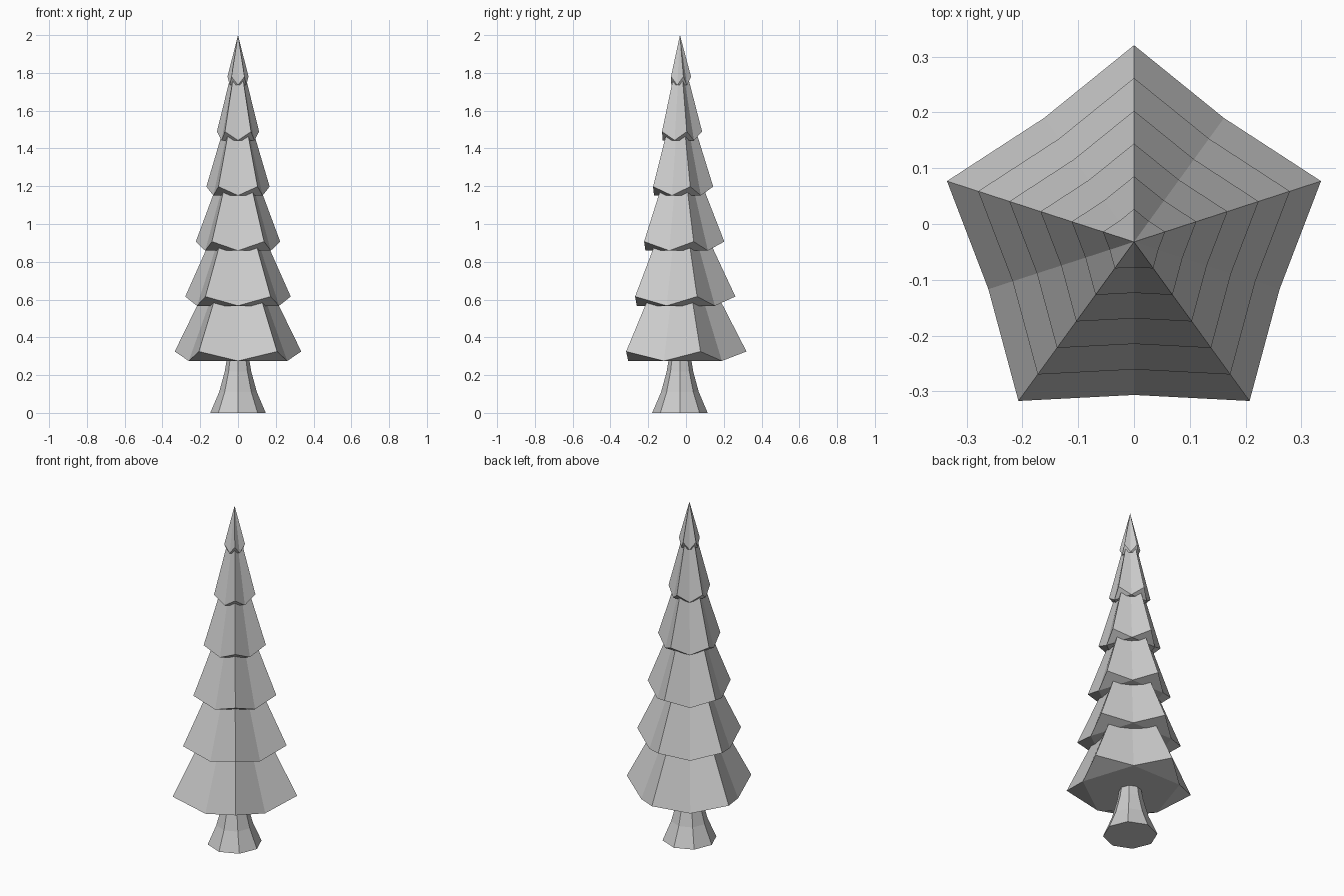
import bpy, bmesh
from math import cos, sin, pi

cube = bpy.data.objects.get("Cube")
if cube:
    bpy.data.objects.remove(cube, do_unlink=True)

AXIS_Y = -0.032

mat = bpy.data.materials.new("light grey")
mat.use_nodes = True
grey = (0.6, 0.6, 0.6, 1)
mat.diffuse_color = grey
mat.node_tree.nodes["Principled BSDF"].inputs["Base Color"].default_value = grey


def ring(bm, radii, heights, count):
    """Ring of vertices whose radius and height alternate around the axis."""
    verts = []
    for i in range(count):
        a = pi / 2 + 2 * pi * i / count
        r, z = radii[i % 2], heights[i % 2]
        verts.append(bm.verts.new((r * cos(a), AXIS_Y + r * sin(a), z)))
    return verts


def bridge(bm, low, high):
    n = len(low)
    for i in range(n):
        j = (i + 1) % n
        bm.faces.new((low[i], low[j], high[j], high[i]))


def finish(bm, name):
    bmesh.ops.recalc_face_normals(bm, faces=bm.faces)
    mesh = bpy.data.meshes.new(name)
    bm.to_mesh(mesh)
    bm.free()
    mesh.materials.append(mat)
    obj = bpy.data.objects.new(name, mesh)
    bpy.context.collection.objects.link(obj)


# Trunk: flared octagonal column
bm = bmesh.new()
rings = [ring(bm, (r, r), (z, z), 8)
         for r, z in ((0.147, 0), (0.1, 0.11), (0.07, 0.22), (0.057, 0.3))]
for low, high in zip(rings, rings[1:]):
    bridge(bm, low, high)
bm.faces.new(rings[0])
bm.faces.new(rings[-1])
finish(bm, "trunk")

# Branch tiers: five-cornered skirts with raised corners, smaller towards the top
for tier, taper in enumerate((0.57, 0.53, 0.51, 0.48, 0.35, 0)):
    bm = bmesh.new()
    corner = 0.0587 * (6 - tier)
    mid = 0.0457 * (6 - tier)
    z = 0.325 + 0.291 * tier
    low = ring(bm, (corner, mid), (z, z - 0.05 + 0.001 * tier), 10)
    if taper:
        high = ring(bm, (corner * taper, mid * taper), (z + 0.295, z + 0.265), 10)
        bridge(bm, low, high)
        bm.faces.new(high)
    else:
        tip = bm.verts.new((0, AXIS_Y, 2))
        for i in range(10):
            bm.faces.new((low[i], low[(i + 1) % 10], tip))
    # Underside: flat pentagon plus a rising triangle under each corner
    bm.faces.new(low[1::2])
    for i in range(0, 10, 2):
        bm.faces.new((low[i - 1], low[i], low[i + 1]))
    finish(bm, f"branch_tier_{tier + 1}")
